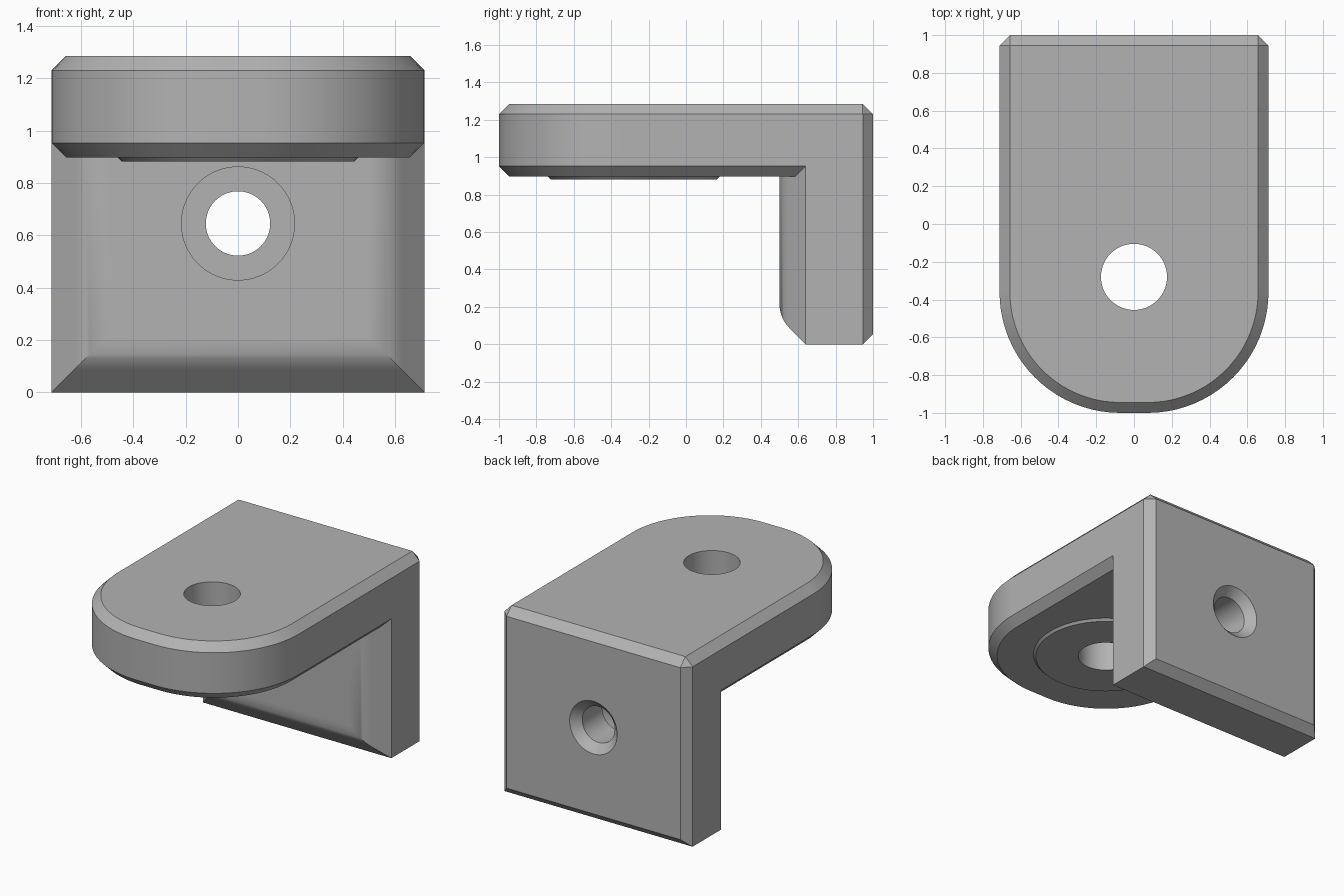
import bpy, bmesh
from math import sin, cos, pi, radians, tan

cube = bpy.data.objects.get("Cube")
if cube:
    bpy.data.objects.remove(cube, do_unlink=True)

HALF_W, HEIGHT, CHAMFER = 0.712, 1.285, 0.055
PLATE_BOTTOM, HOLE_Y, HOLE_Z = 0.897, -0.28, 0.645

grey = bpy.data.materials.new("bracket grey")
COLOUR = (0.45, 0.45, 0.45, 1)
grey.diffuse_color = COLOUR
grey.use_nodes = True
grey.node_tree.nodes["Principled BSDF"].inputs["Base Color"].default_value = COLOUR


def loft(name, rings):
    """Skin a list of equal-length point rings and cap both ends."""
    bm = bmesh.new()
    loops = [[bm.verts.new(p) for p in ring] for ring in rings]
    count = len(loops[0])
    for a, b in zip(loops, loops[1:]):
        for i in range(count):
            j = (i + 1) % count
            bm.faces.new((a[i], a[j], b[j], b[i]))
    bm.faces.new(loops[0][::-1])
    bm.faces.new(loops[-1])
    bmesh.ops.remove_doubles(bm, verts=bm.verts, dist=1e-5)
    bmesh.ops.recalc_face_normals(bm, faces=bm.faces)
    mesh = bpy.data.meshes.new(name)
    bm.to_mesh(mesh)
    bm.free()
    mesh.materials.append(grey)
    obj = bpy.data.objects.new(name, mesh)
    bpy.context.collection.objects.link(obj)
    return obj


def turned(name, profile, axis):
    """Turn (position, radius) pairs around a vertical or a front-to-back axis."""
    rings = []
    for pos, r in profile:
        ring = [(r * cos(2 * pi * i / 64), r * sin(2 * pi * i / 64)) for i in range(64)]
        if axis == "Z":
            rings.append([(u, HOLE_Y + v, pos) for u, v in ring])
        else:
            rings.append([(u, pos, HOLE_Z + v) for u, v in ring])
    return loft(name, rings)


def combine(body, other, operation):
    mod = body.modifiers.new(operation.lower(), "BOOLEAN")
    mod.operation, mod.solver, mod.object = operation, "EXACT", other
    bpy.context.view_layer.objects.active = body
    bpy.ops.object.modifier_apply(modifier=mod.name)
    bpy.data.objects.remove(other, do_unlink=True)


# Top plate: rounded front, clipped back corners, chamfered rims
def plate_outline(inset, z):
    w, corner, steps = HALF_W - inset, 0.64, 20
    right = [(HALF_W - CHAMFER, 1 - inset), (w, 1 - CHAMFER)]
    for i in range(steps + 1):
        a = pi / 2 * i / steps
        right.append((HALF_W - corner + (corner - inset) * cos(a),
                      corner - 1 - (corner - inset) * sin(a)))
    left = [(-x, y) for x, y in reversed(right)]
    return [(x, y, z) for x, y in right + left]


bracket = loft("bracket", [
    plate_outline(CHAMFER, PLATE_BOTTOM),
    plate_outline(0, PLATE_BOTTOM + CHAMFER),
    plate_outline(0, HEIGHT - CHAMFER),
    plate_outline(CHAMFER, HEIGHT),
])


# Upright plate: wide front bevel eased into the flat face, chamfered back
def upright_ring(inset, y):
    w, top = HALF_W - inset, 1.15
    return [(-w, y, inset), (w, y, inset), (w, y, top), (-w, y, top)]


bevel, radius, front = 0.14, 0.18, 0.5
flat_start = bevel + radius * tan(pi / 8)
rings = [upright_ring(CHAMFER, 1), upright_ring(0, 1 - CHAMFER), upright_ring(0, front + bevel)]
for i in range(9):
    a = pi / 4 * (1 - i / 8)
    rings.append(upright_ring(flat_start - radius * sin(a), front + radius * (1 - cos(a))))
combine(bracket, loft("upright", rings), "UNION")

# Raised round pad under the top plate
combine(bracket, turned("pad", [(0.882, 0.445), (PLATE_BOTTOM, 0.46), (0.95, 0.46)], "Z"), "UNION")

# Vertical bore, then horizontal bore with front counterbore and back countersink
combine(bracket, turned("bore", [(0.7, 0.175), (1.5, 0.175)], "Z"), "DIFFERENCE")
combine(bracket, turned("cross_bore", [
    (0.4, 0.216), (0.73, 0.216), (0.73, 0.123), (0.945, 0.123), (1, 0.18), (1.1, 0.28),
], "Y"), "DIFFERENCE")

# Clean coplanar seams and shade
bm = bmesh.new()
bm.from_mesh(bracket.data)
bmesh.ops.remove_doubles(bm, verts=bm.verts, dist=1e-4)
bmesh.ops.dissolve_limit(bm, angle_limit=radians(0.5), verts=bm.verts, edges=bm.edges)
bm.to_mesh(bracket.data)
bm.free()
bpy.ops.object.select_all(action="DESELECT")
bracket.select_set(True)
bpy.context.view_layer.objects.active = bracket
bpy.ops.object.shade_smooth_by_angle(angle=radians(30))
soften = bracket.modifiers.new("face_weighted_normals", "WEIGHTED_NORMAL")
soften.keep_sharp = True
